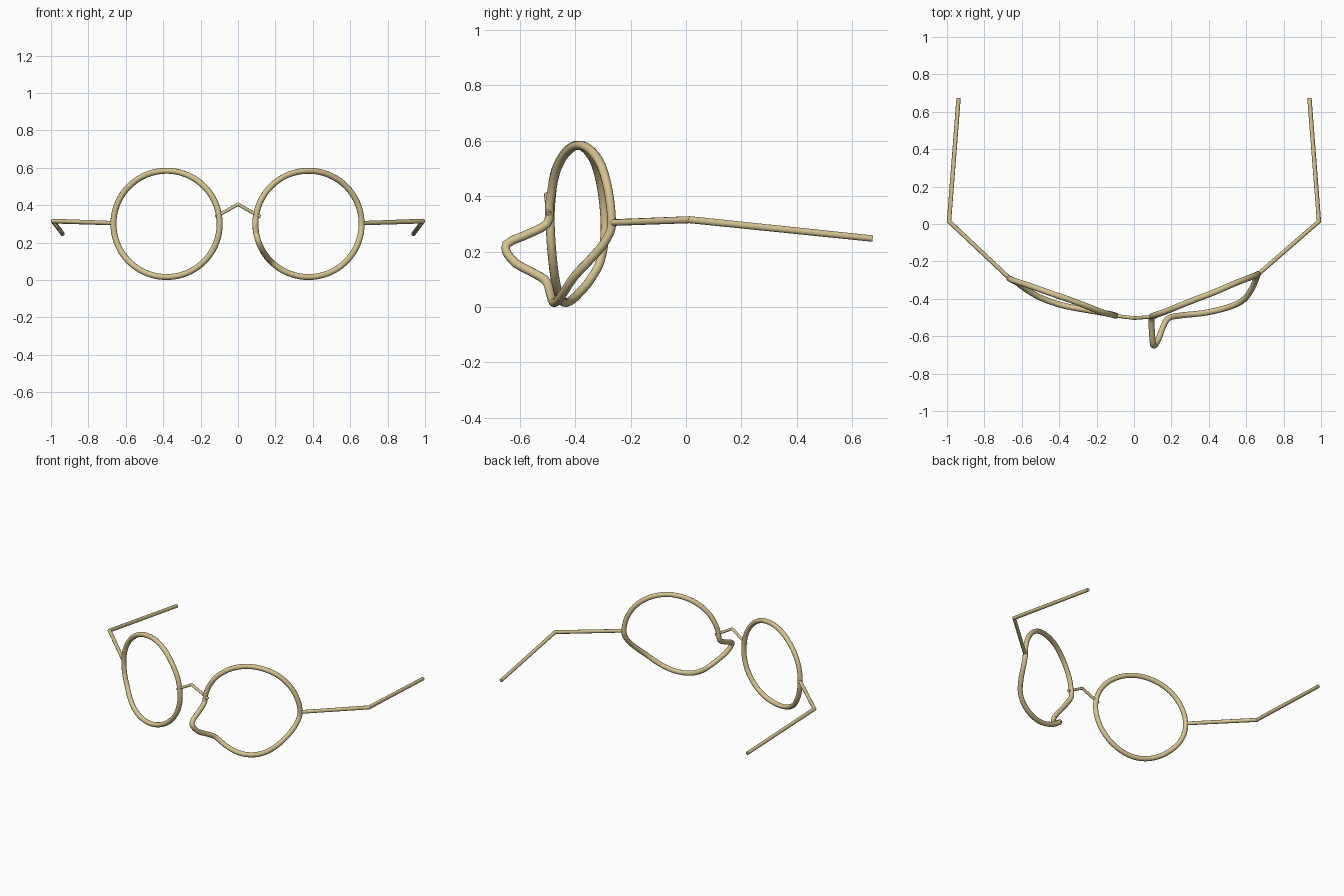
import bpy, math

if "Cube" in bpy.data.objects:
    bpy.data.objects.remove(bpy.data.objects["Cube"])

metal = bpy.data.materials.new("pale_brass")
metal.diffuse_color = (0.66, 0.55, 0.29, 1)
metal.use_nodes = True
metal.node_tree.nodes["Principled BSDF"].inputs["Base Color"].default_value = metal.diffuse_color


def wire(name, points, radius, cyclic=False, corner=1.0):
    """Round wire swept along a path, turned into a mesh."""
    cu = bpy.data.curves.new(name, 'CURVE')
    cu.dimensions = '3D'
    cu.bevel_depth = radius
    cu.bevel_resolution = 4
    cu.use_fill_caps = True
    sp = cu.splines.new('POLY')
    sp.points.add(len(points) - 1)
    for i, (p, co) in enumerate(zip(sp.points, points)):
        p.co = (*co, 1)
        p.radius = corner if 0 < i < len(points) - 1 else 1.0
    sp.use_cyclic_u = cyclic
    ob = bpy.data.objects.new(name, cu)
    bpy.context.collection.objects.link(ob)
    bpy.ops.object.select_all(action='DESELECT')
    ob.select_set(True)
    bpy.context.view_layer.objects.active = ob
    bpy.ops.object.convert(target='MESH')
    ob = bpy.context.object
    ob.data.materials.clear()
    ob.data.materials.append(metal)
    bpy.ops.object.shade_smooth_by_angle(angle=math.radians(40))
    return ob


def depth_at(keys, a):
    """Smooth periodic interpolation of rim depth over the angle."""
    n = len(keys)

    def key(i):
        return keys[i % n][0] + 360 * (i // n), keys[i % n][1]

    def slope(i):
        (a0, y0), (a1, y1) = key(i - 1), key(i + 1)
        return (y1 - y0) / (a1 - a0)

    i = max(k for k in range(n) if keys[k][0] <= a)
    (a0, y0), (a1, y1) = key(i), key(i + 1)
    h = a1 - a0
    t = (a - a0) / h
    return ((2*t**3 - 3*t**2 + 1) * y0 + (t**3 - 2*t**2 + t) * h * slope(i)
            + (3*t**2 - 2*t**3) * y1 + (t**3 - t**2) * h * slope(i + 1))


def rim(name, side, cx, keys):
    pts = []
    for k in range(120):
        deg = k * 3
        a = math.radians(deg)
        pts.append((side * (cx + 0.284 * math.cos(a)), depth_at(keys, deg),
                    0.30 + 0.284 * math.sin(a)))
    wire(name, pts, 0.016, cyclic=True)


# Rims: true circles from the front, warped in depth (angle from outer side, y)
rim("right_rim", 1, 0.377, [
    (0, -0.268), (45, -0.302), (90, -0.385), (135, -0.465), (165, -0.492),
    (180, -0.502), (187, -0.565), (195, -0.648), (209, -0.62), (218, -0.555),
    (226, -0.507), (242, -0.49), (270, -0.475), (300, -0.44), (318, -0.403),
    (332, -0.35), (346, -0.295)])
rim("left_rim", -1, 0.382, [
    (0, -0.292), (45, -0.322), (90, -0.392), (135, -0.468), (160, -0.486),
    (180, -0.49), (210, -0.48), (240, -0.462), (270, -0.435), (295, -0.393),
    (315, -0.345), (332, -0.309)])

# Bridge: thin bent wire with its ends poking through the rims
wire("bridge", [(-0.12, -0.488, 0.337), (0, -0.503, 0.405),
                (0.12, -0.495, 0.337)], 0.009, corner=1.1)

# Temples: hinge wire plus ear arm
for name, s, y in (("right_temple", 1, -0.268), ("left_temple", -1, -0.292)):
    wire(name, [(s * 0.664, y, 0.304), (s * 0.989, 0.014, 0.315),
                (s * 0.938, 0.673, 0.247)], 0.0115, corner=1.1)
